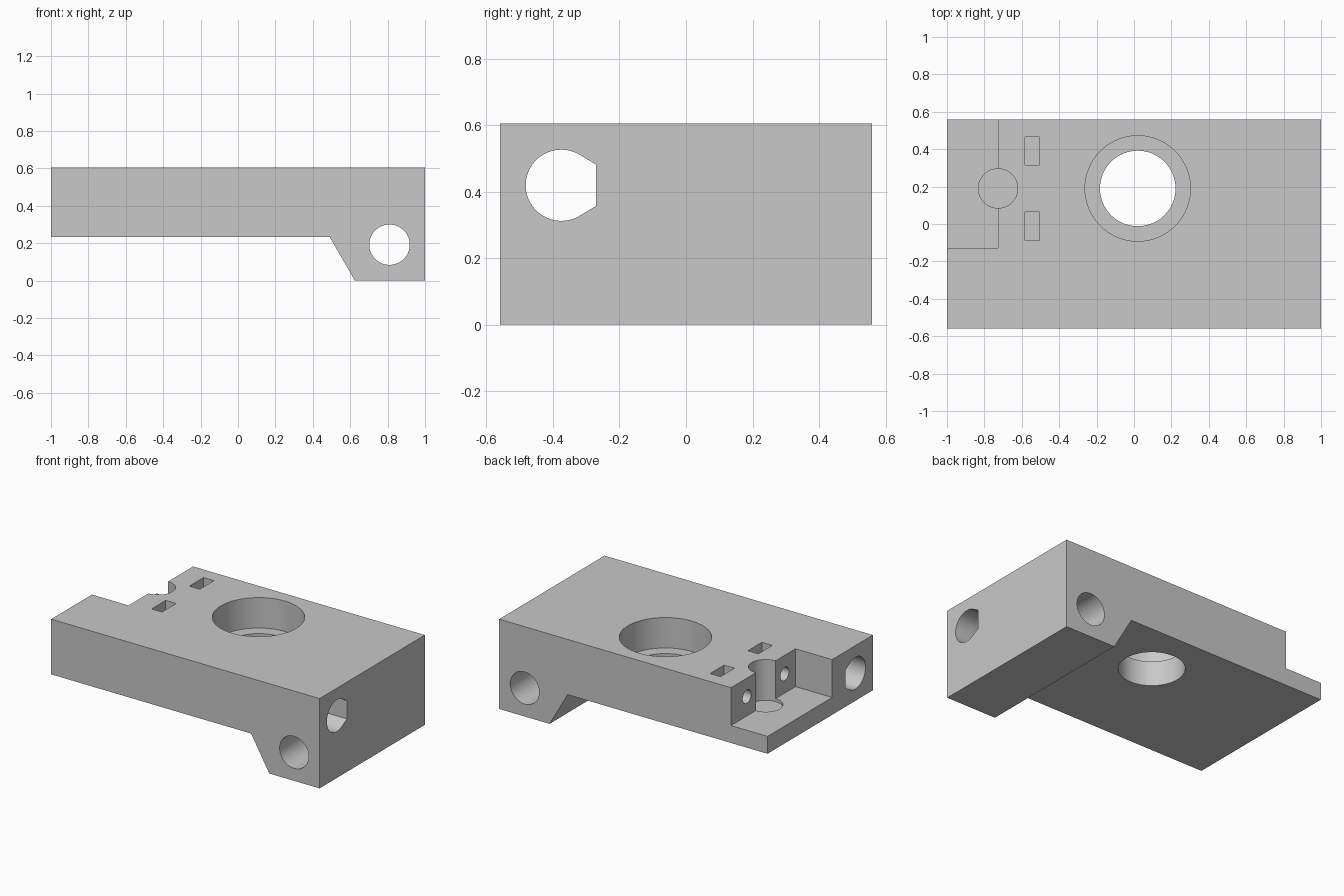
import bpy, math
from mathutils import Matrix, Vector

if "Cube" in bpy.data.objects:
    bpy.data.objects.remove(bpy.data.objects["Cube"], do_unlink=True)

grey = bpy.data.materials.new("light_grey")
grey.use_nodes = True
colour = (0.58, 0.58, 0.58, 1)
grey.diffuse_color = colour
grey.node_tree.nodes["Principled BSDF"].inputs["Base Color"].default_value = colour

# Axis -> function placing a 2D profile point at a given depth
PLACE = {
    "x": lambda a, b, d: (d, a, b),
    "y": lambda a, b, d: (a, d, b),
    "z": lambda a, b, d: (a, b, d),
}


def prism(name, profile, axis, start, end):
    """Extrude a closed 2D profile along an axis."""
    n = len(profile)
    verts = [PLACE[axis](a, b, d) for d in (start, end) for a, b in profile]
    faces = [list(range(n))[::-1], list(range(n, 2 * n))]
    faces += [[i, (i + 1) % n, n + (i + 1) % n, n + i] for i in range(n)]
    if axis == "y":
        faces = [f[::-1] for f in faces]
    mesh = bpy.data.meshes.new(name)
    mesh.from_pydata(verts, [], faces)
    mesh.materials.append(grey)
    obj = bpy.data.objects.new(name, mesh)
    bpy.context.collection.objects.link(obj)
    return obj


def arc(a, b, r, first=0, last=360, n=64):
    full = last - first == 360
    steps = n if full else n + 1
    angles = [math.radians(first + (last - first) * i / n) for i in range(steps)]
    return [(a + r * math.cos(t), b + r * math.sin(t)) for t in angles]


def rect(a0, a1, b0, b1):
    return [(a0, b0), (a1, b0), (a1, b1), (a0, b1)]


# Main block with a sloped foot at one end
block = prism("mounting_block",
              [(-1, 0.233), (0.49, 0.233), (0.625, 0), (1, 0), (1, 0.605), (-1, 0.605)],
              "y", -0.56, 0.56)

# Corner step, with a round relief sunk slightly into its floor
cutters = [
    prism("step_cutter", rect(-1.2, -0.727, -0.127, 0.8), "z", 0.35, 0.8),
    prism("relief_cutter", arc(-0.727, 0.19, 0.105), "z", 0.33, 0.81),
]

# Large counterbored hole
cutters += [
    prism("counterbore_cutter", arc(0.02, 0.19, 0.282), "z", 0.40, 0.82),
    prism("bore_cutter", arc(0.02, 0.19, 0.202), "z", 0.1, 0.7),
]

# Nut slots and the screw holes that reach them from the step
for y in (-0.012, 0.39):
    cutters += [
        prism("nut_slot_cutter", rect(-0.583, -0.505, y - 0.075, y + 0.075), "z", 0.40, 0.83),
        prism("screw_hole_cutter", arc(y, 0.48, 0.045, n=32), "x", -0.8, -0.53),
    ]

# Rod hole across the foot, and flat-sided rod hole along the block
cutters += [
    prism("cross_rod_cutter", arc(0.81, 0.192, 0.108), "y", -0.8, 0.8),
    prism("long_rod_cutter",
          arc(-0.375, 0.419, 0.107, 60, 300, 48) + [(-0.27, 0.357), (-0.27, 0.481)],
          "x", -1.3, 1.3),
]

bpy.context.view_layer.objects.active = block
block.select_set(True)
for cutter in cutters:
    cutter.hide_render = True
    mod = block.modifiers.new(cutter.name, "BOOLEAN")
    mod.operation = "DIFFERENCE"
    mod.solver = "EXACT"
    mod.object = cutter
    bpy.ops.object.modifier_apply(modifier=mod.name)
    bpy.data.objects.remove(cutter, do_unlink=True)

bpy.ops.object.shade_smooth_by_angle(angle=math.radians(25))
